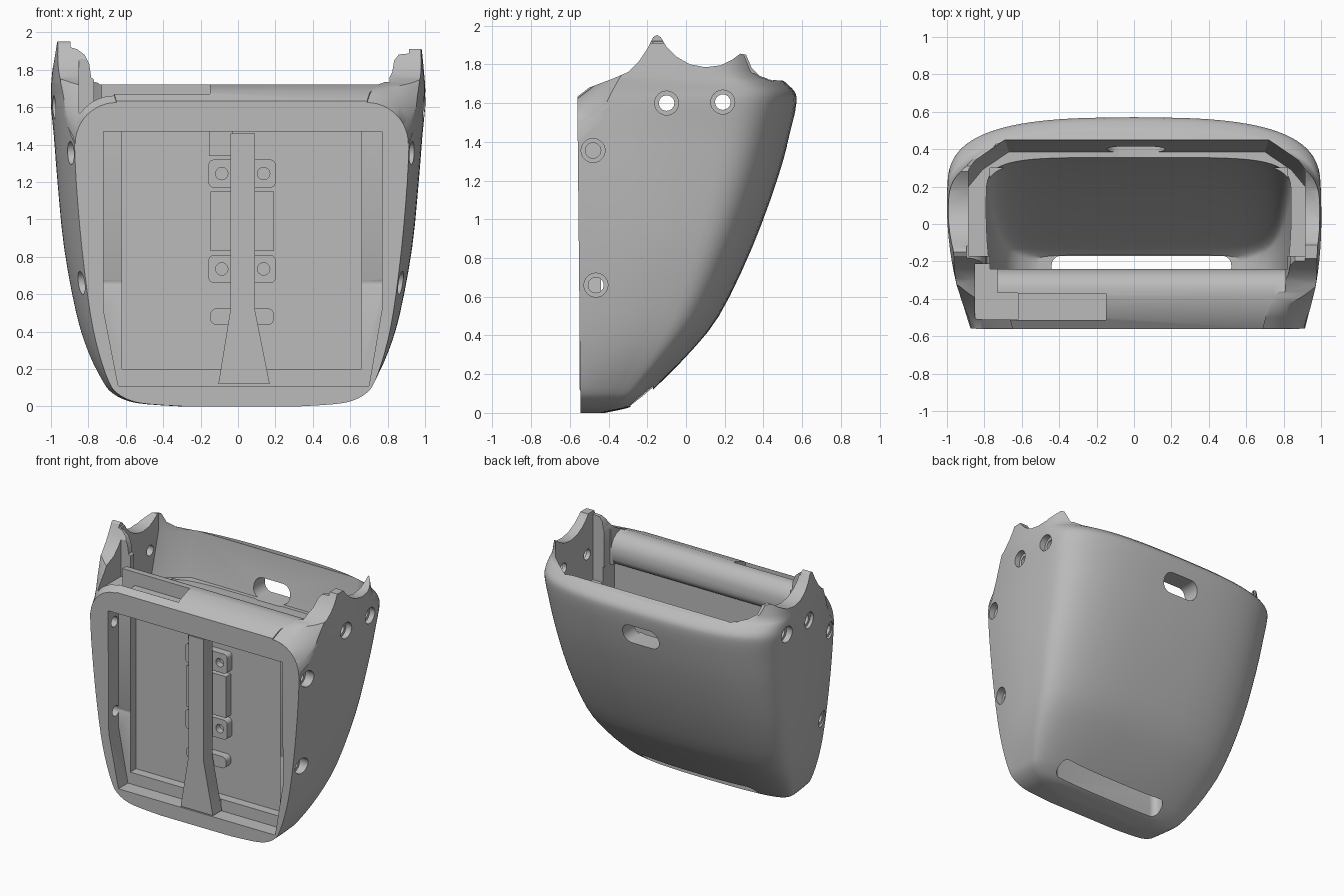
import bpy, bmesh, math
from mathutils import Vector

cube = bpy.data.objects.get("Cube")
if cube:
    bpy.data.objects.remove(cube, do_unlink=True)

grey = bpy.data.materials.new("plain_grey")
grey.use_nodes = True
grey.diffuse_color = (0.5, 0.5, 0.5, 1)
grey.node_tree.nodes["Principled BSDF"].inputs["Base Color"].default_value = (0.5, 0.5, 0.5, 1)


def finish(name, bm):
    bmesh.ops.recalc_face_normals(bm, faces=bm.faces)
    mesh = bpy.data.meshes.new(name)
    bm.to_mesh(mesh)
    bm.free()
    mesh.materials.append(grey)
    obj = bpy.data.objects.new(name, mesh)
    bpy.context.collection.objects.link(obj)
    return obj


def skin(name, rings):
    """Closed solid through a list of equal rings."""
    bm = bmesh.new()
    rows = [[bm.verts.new(p) for p in ring] for ring in rings]
    n = len(rows[0])
    for a, b in zip(rows, rows[1:]):
        for i in range(n):
            j = (i + 1) % n
            bm.faces.new((a[i], a[j], b[j], b[i]))
    bm.faces.new(rows[0][::-1])
    bm.faces.new(rows[-1])
    return finish(name, bm)


def prism(name, pts, axis, lo, hi):
    """Extrude a 2D outline along one axis."""
    place = {"x": lambda u, v, d: (d, u, v),
             "y": lambda u, v, d: (u, d, v),
             "z": lambda u, v, d: (u, v, d)}[axis]
    return skin(name, [[place(u, v, d) for u, v in pts] for d in (lo, hi)])


def box(name, x0, x1, y0, y1, z0, z1):
    return prism(name, [(x0, y0), (x1, y0), (x1, y1), (x0, y1)], "z", z0, z1)


def rounded(cx, cy, w, h, r, steps=8):
    pts = []
    for k, (sx, sy) in enumerate([(1, 1), (-1, 1), (-1, -1), (1, -1)]):
        for i in range(steps + 1):
            a = math.pi / 2 * (k + i / steps)
            pts.append((cx + sx * (w / 2 - r) + r * math.cos(a),
                        cy + sy * (h / 2 - r) + r * math.sin(a)))
    return pts


def disc(cx, cy, r, n=24):
    return [(cx + r * math.cos(math.tau * i / n), cy + r * math.sin(math.tau * i / n))
            for i in range(n)]


def smooth_levels(levels, sub):
    """Catmull-Rom interpolation between loft levels."""
    L = [Vector(l) for l in levels]
    out = []
    for i in range(len(L) - 1):
        a, b, c, d = L[max(i - 1, 0)], L[i], L[i + 1], L[min(i + 2, len(L) - 1)]
        for k in range(sub):
            t = k / sub
            out.append(b + 0.5 * t * ((c - a) + t * ((2 * a - 5 * b + 4 * c - d)
                       + t * (3 * (b - c) + d - a))))
    return out + [L[-1]]


def pocket_loft(name, levels, front, shift, power, lean=0.0, bow=0.0, sub=3):
    """Flat-fronted sections; each level is height, front half width, half width, back y."""
    rings = []
    for z, f, w, b in smooth_levels(levels, sub):
        y0 = front - lean * z
        ym = y0 + (b - y0) * 0.58
        half = []
        for i in range(10):
            t = 1 - i / 10
            half.append((w - (w - f) * t * t, y0 + (ym - y0) * (1 - t), shift(t)))
        for i in range(21):
            a = math.pi / 2 * i / 20
            x = w * math.cos(a) ** (2 / power)
            half.append((x, ym + (b - ym - bow * x * x) * math.sin(a) ** (2 / power), shift(0)))
        right = [(x + s, y, z) for x, y, s in half]
        left = [(-x + s, y, z) for x, y, s in half[-2::-1]]
        rings.append(right + left)
    return skin(name, rings)


def cut(target, cutter):
    mod = target.modifiers.new("cut", "BOOLEAN")
    mod.operation, mod.solver, mod.object = "DIFFERENCE", "EXACT", cutter
    bpy.context.view_layer.objects.active = target
    bpy.ops.object.modifier_apply(modifier=mod.name)
    bpy.data.objects.remove(cutter, do_unlink=True)


# Outer shell, rolled inward near the top of the back
shell_levels = [
    (0, .30, .30, -.42), (.012, .49, .49, -.36), (.03, .59, .59, -.29),
    (.07, .665, .67, -.23), (.13, .71, .72, -.16), (.29, .765, .80, 0),
    (.5, .81, .865, .17), (.85, .855, .93, .34), (1.2, .885, .965, .47),
    (1.45, .895, .985, .54), (1.6, .895, 1, .57), (1.66, .895, 1, .56),
    (1.71, .895, 1, .51), (1.77, .895, .995, .46), (2.05, .88, .97, .43)]
shell = pocket_loft("shell", shell_levels, -.545, lambda t: .02 * t, 3.8, lean=.01, bow=.045)

# Cradle-shaped top edge of the sides
top_edge = [(-.7, 1.6), (-.565, 1.63), (-.5, 1.68), (-.38, 1.725), (-.3, 1.76), (-.24, 1.82),
            (-.2, 1.88), (-.17, 1.94), (-.15, 1.952), (-.13, 1.94), (-.1, 1.89), (-.05, 1.84),
            (.02, 1.80), (.1, 1.785), (.18, 1.795), (.24, 1.825), (.28, 1.855), (.31, 1.85),
            (.34, 1.78), (.38, 1.74), (.44, 1.72), (.7, 1.70)]
cut(shell, prism("cutter", top_edge + [(.7, 2.3), (-.7, 2.3)], "x", -1.3, 1.3))
cut(shell, box("cutter", .5, 1.3, -.7, .7, 1.91, 2.3))

# Rounded upper corners of the front, fading back into the arms
for side in (-1, 1):
    rings = []
    for y, dx, dz in [(-.65, 0, 0), (-.56, 0, 0), (-.5, .015, .045), (-.42, .05, .11),
                      (-.33, .11, .21), (-.2, .25, .45)]:
        arc = [(.69 + dx + .22 * math.cos(a), 1.405 + dz + .22 * math.sin(a))
               for a in (math.pi / 2 * i / 12 for i in range(13))]
        arc += [(.69 + dx, 2.4), (1.5, 2.4), (1.5, 1.405 + dz)]
        rings.append([(.02 + side * (x - .02), y, z) for x, z in arc])
    cut(shell, skin("cutter", rings))

# Lowered middle between the two arms
bowl = [(-.895, 2.3), (-.895, 1.92), (-.86, 1.91), (-.82, 1.88), (-.795, 1.83), (-.785, 1.76),
        (-.74, 1.722), (.75, 1.722), (.80, 1.74), (.825, 1.79), (.835, 1.85), (.86, 1.882),
        (.915, 1.887), (.92, 2.3)]
cut(shell, prism("cutter", bowl, "y", -.8, .8))

# Inner cavity, running under the overhanging bar
cavity_levels = [
    (.22, .55, .55, -.165), (.3, .66, .68, -.1), (.5, .74, .76, .02), (.85, .78, .80, .19),
    (1.2, .79, .815, .31), (1.45, .79, .815, .37), (1.5, .79, .815, .37)]
cut(shell, pocket_loft("cutter", cavity_levels, -.29, lambda t: .025, 5))
cut(shell, box("cutter", -.77, .82, -.24, .3, 1.3, 2.3))

# Upper recess with sloping back wall and chamfered corners
recess_low = [(-.885, -.17), (.915, -.17), (.915, .2), (.84, .29), (.70, .385), (-.67, .385),
              (-.81, .29), (-.885, .2)]
recess_top = [(-.885, -.17), (.915, -.17), (.915, .29), (.88, .34), (.72, .45), (-.69, .45),
              (-.85, .34), (-.885, .29)]
cut(shell, skin("cutter", [[(x, y, z) for x, y in ring] for ring, z in
                           ((recess_low, 1.38), (recess_top, 1.71), (recess_top, 2.3))]))

# Rounded top and underside of the bar
bar_edge = [(-.36, 1.728), (-.31, 1.715), (-.275, 1.69), (-.252, 1.655), (-.235, 1.6),
            (-.2, 1.6), (-.2, 1.76), (-.36, 1.76)]
cut(shell, prism("cutter", bar_edge, "x", -.74, .81))
under_edge = [(-.288, 1.49), (-.262, 1.505), (-.235, 1.55), (-.2, 1.55), (-.2, 1.45), (-.288, 1.45)]
cut(shell, prism("cutter", under_edge, "x", -.74, .79))

# Openings in the bottom and the back
cut(shell, prism("cutter", rounded(.04, -.228, .96, .116, .05), "z", -.2, .6))
cut(shell, prism("cutter", rounded(.01, 1.45, .31, .15, .07), "y", .25, .8))

# Notch in the top of the front wall
cut(shell, box("cutter", -.85, -.73, -.51, -.215, 1.57, 2.2))
cut(shell, box("cutter", -.84, -.62, -.511, -.37, 1.572, 2.2))
cut(shell, box("cutter", -.63, -.15, -.512, -.371, 1.62, 2.2))
cut(shell, box("cutter", -.78, -.151, -.7, -.372, 1.67, 2.2))

# Stepped front tray
tray = [(-.72, 1.47), (-.72, .52), (-.64, .11), (.70, .11), (.77, .52), (.77, 1.47)]
cut(shell, prism("cutter", tray, "y", -.8, -.43))
cut(shell, box("cutter", -.62, .66, -.5, -.36, .20, 1.469))

# Screw holes through both sides with countersinks
for y, z, seat in [(-.1, 1.6, .95), (.19, 1.605, .95), (-.48, 1.355, .87), (-.465, .66, .81)]:
    cut(shell, prism("cutter", disc(y, z, .04), "x", -1.3, 1.3))
    for side in (-1, 1):
        lo, hi = sorted((side * seat, side * 1.3))
        cut(shell, prism("cutter", disc(y, z, .062), "x", lo, hi))

# Flared rib down the middle of the tray, standing on the lower ledge
rib = [(-.04, 1.46), (-.04, .52), (-.105, .12), (.17, .12), (.09, .52), (.09, 1.46)]
parts = [shell, prism("tray_rib", rib, "y", -.55, -.44),
         box("rib_foot", -.09, .155, -.45, -.42, .12, .2)]

# Mounting blocks on the tray floor
blocks = [("upper_mount", 1.245, .36, .15, .03), ("middle_mount", .99, .34, .32, .004),
          ("lower_mount", .735, .36, .15, .03), ("bottom_mount", .48, .34, .09, .035)]
for name, z, w, h, r in blocks:
    block = prism(name, rounded(.022, z, w, h, r, 5), "y", -.42, -.35)
    if name in ("upper_mount", "lower_mount"):
        for x in (-.087, .137):
            cut(block, prism("cutter", disc(x, z, .033), "y", -.5, -.37))
    parts.append(block)
parts.append(box("top_step", -.155, -.03, -.39, -.35, 1.34, 1.475))

# Shading
for obj in parts:
    bpy.ops.object.select_all(action="DESELECT")
    obj.select_set(True)
    bpy.context.view_layer.objects.active = obj
    bpy.ops.object.shade_smooth_by_angle(angle=math.radians(32))
